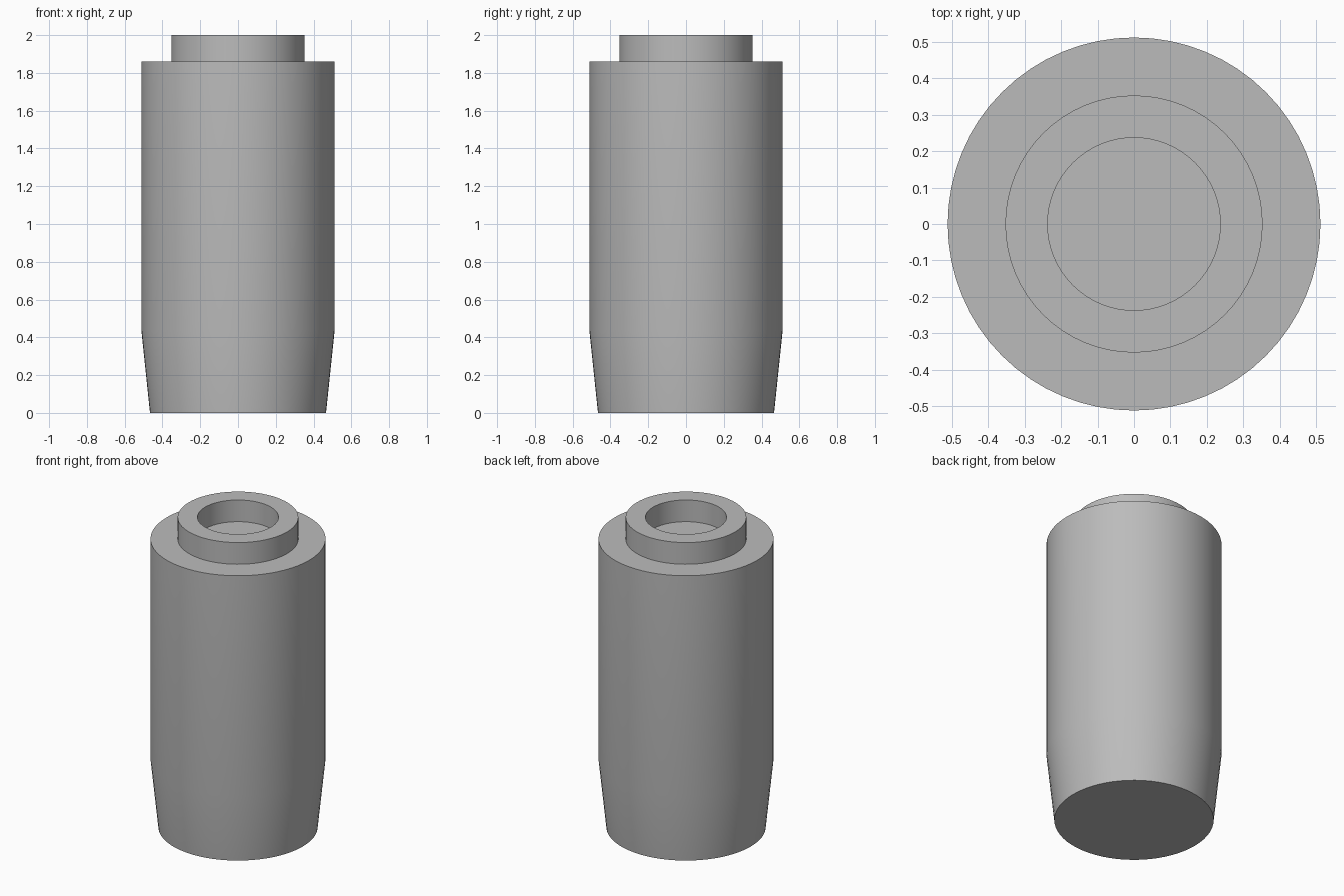
import bpy
import bmesh
import math

cube = bpy.data.objects.get("Cube")
if cube:
    bpy.data.objects.remove(cube, do_unlink=True)

SEGMENTS = 64

# Single plain grey
grey = bpy.data.materials.new("plain_grey")
grey.use_nodes = True
colour = (0.5, 0.5, 0.5, 1.0)
grey.diffuse_color = colour
grey.node_tree.nodes["Principled BSDF"].inputs["Base Color"].default_value = colour


def lathe(name, profile):
    """Revolve a (radius, height) profile around z and cap both ends."""
    bm = bmesh.new()
    rings = []
    for radius, height in profile:
        ring = []
        for i in range(SEGMENTS):
            a = math.tau * i / SEGMENTS
            ring.append(bm.verts.new((radius * math.cos(a), radius * math.sin(a), height)))
        rings.append(ring)
    for low, high in zip(rings, rings[1:]):
        for i in range(SEGMENTS):
            j = (i + 1) % SEGMENTS
            bm.faces.new((low[i], low[j], high[j], high[i]))
    bm.faces.new(rings[0][::-1])
    bm.faces.new(rings[-1])
    bmesh.ops.recalc_face_normals(bm, faces=bm.faces)
    mesh = bpy.data.meshes.new(name)
    bm.to_mesh(mesh)
    bm.free()
    mesh.materials.append(grey)
    obj = bpy.data.objects.new(name, mesh)
    bpy.context.collection.objects.link(obj)
    bpy.ops.object.select_all(action="DESELECT")
    obj.select_set(True)
    bpy.context.view_layer.objects.active = obj
    bpy.ops.object.shade_smooth_by_angle(angle=math.radians(30))
    return obj


# Tapered foot, straight barrel, shoulder, hollow collar and recess floor
lathe("round_brick", [
    (0.466, 0.0),
    (0.512, 0.44),
    (0.512, 1.86),
    (0.353, 1.86),
    (0.353, 2.0),
    (0.237, 2.0),
    (0.237, 1.86),
])
